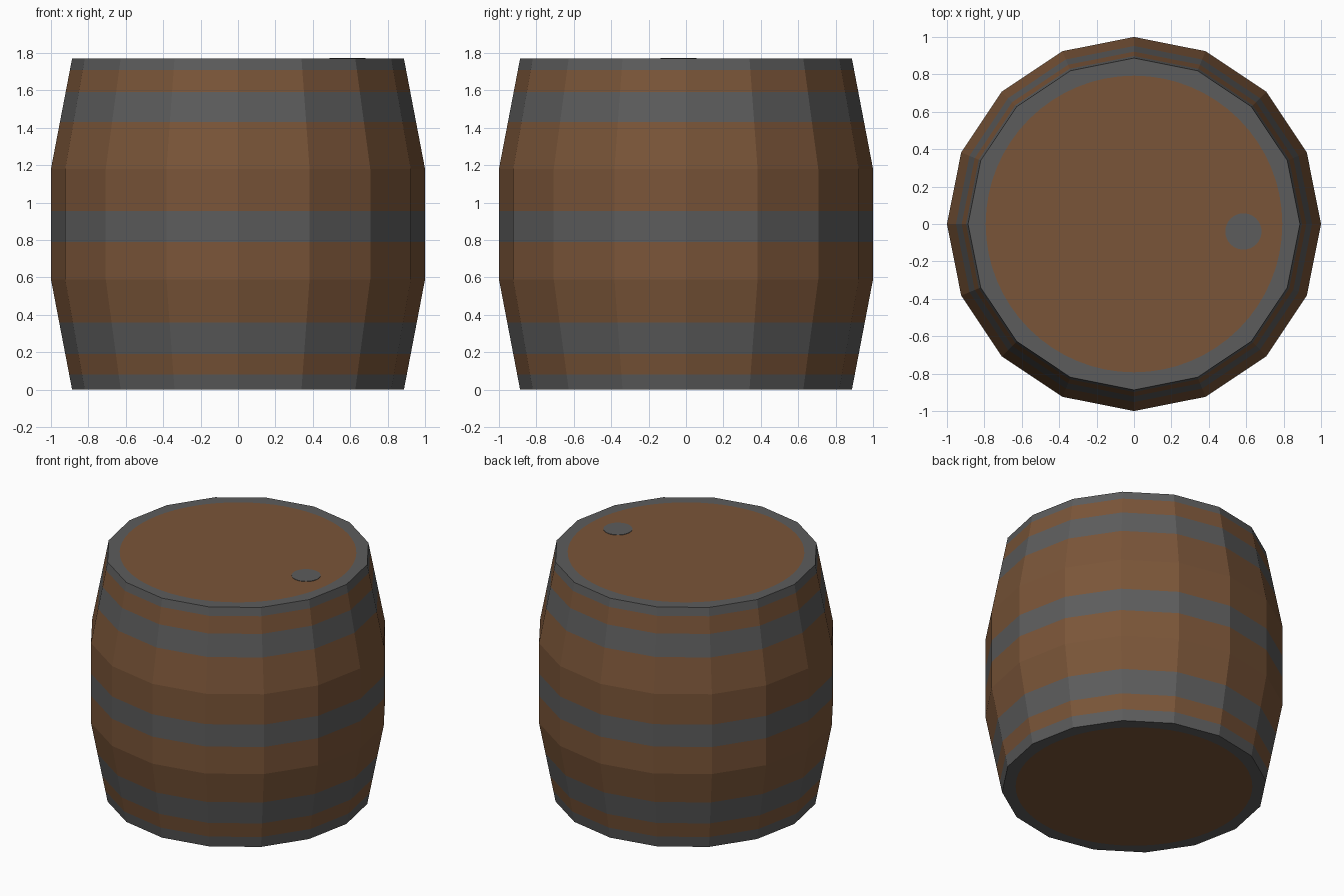
import bpy, bmesh, math

if "Cube" in bpy.data.objects:
    bpy.data.objects.remove(bpy.data.objects["Cube"])

SIDES, FINE = 16, 64


def material(name, rgb):
    m = bpy.data.materials.new(name)
    m.diffuse_color = (*rgb, 1)
    m.use_nodes = True
    m.node_tree.nodes["Principled BSDF"].inputs["Base Color"].default_value = m.diffuse_color
    return m


wood = material("brown wood", (0.195, 0.091, 0.040))
iron = material("grey iron", (0.108, 0.108, 0.108))


def finish(bm, name):
    mesh = bpy.data.meshes.new(name)
    bm.to_mesh(mesh)
    bm.free()
    mesh.materials.append(wood)
    mesh.materials.append(iron)
    ob = bpy.data.objects.new(name, mesh)
    bpy.context.collection.objects.link(ob)
    return ob


def ring(bm, r, z, n, sides=None):
    # circle of n points, or n points along a regular polygon with the given sides
    verts = []
    for i in range(n):
        a = 2 * math.pi * i / n
        k = r
        if sides:
            step = 2 * math.pi / sides
            k = r * math.cos(step / 2) / math.cos(a % step - step / 2)
        verts.append(bm.verts.new((k * math.cos(a), k * math.sin(a), z)))
    return verts


def bridge(bm, lo, hi, mat):
    n = len(lo)
    for i in range(n):
        j = (i + 1) % n
        bm.faces.new((lo[i], lo[j], hi[j], hi[i])).material_index = mat


# Staved body: three straight sections, cut at the hoop edges
H, R_END, R_MID = 1.77, 0.887, 1.0
hoops = [(0, 0.08), (0.19, 0.36), (0.79, 0.955), (1.43, 1.59), (1.71, H)]


def radius(z):
    d = min(z, H - z)
    return R_END + (R_MID - R_END) * min(d / 0.59, 1)


levels = sorted({z for h in hoops for z in h} | {0.59, 1.18})
bm = bmesh.new()
rings = [ring(bm, radius(z), z, SIDES) for z in levels]
for k in range(len(levels) - 1):
    mid = (levels[k] + levels[k + 1]) / 2
    bridge(bm, rings[k], rings[k + 1], int(any(a < mid < b for a, b in hoops)))
finish(bm, "barrel_body")

# Flat lids: grey rim around a round wooden head
for name, z, up in (("top_lid", H, True), ("bottom_lid", 0, False)):
    bm = bmesh.new()
    outer = ring(bm, R_END, z, FINE, SIDES)
    inner = ring(bm, 0.793, z, FINE)
    bridge(bm, outer, inner, 1)
    bm.faces.new(inner).material_index = 0
    if not up:
        bmesh.ops.reverse_faces(bm, faces=bm.faces[:])
    finish(bm, name)

# Bung plate on the top lid
bm = bmesh.new()
lo, hi = ring(bm, 0.097, 0, 32), ring(bm, 0.097, 0.003, 32)
bridge(bm, lo, hi, 1)
bm.faces.new(hi).material_index = 1
finish(bm, "bung").location = (0.585, -0.04, H)
